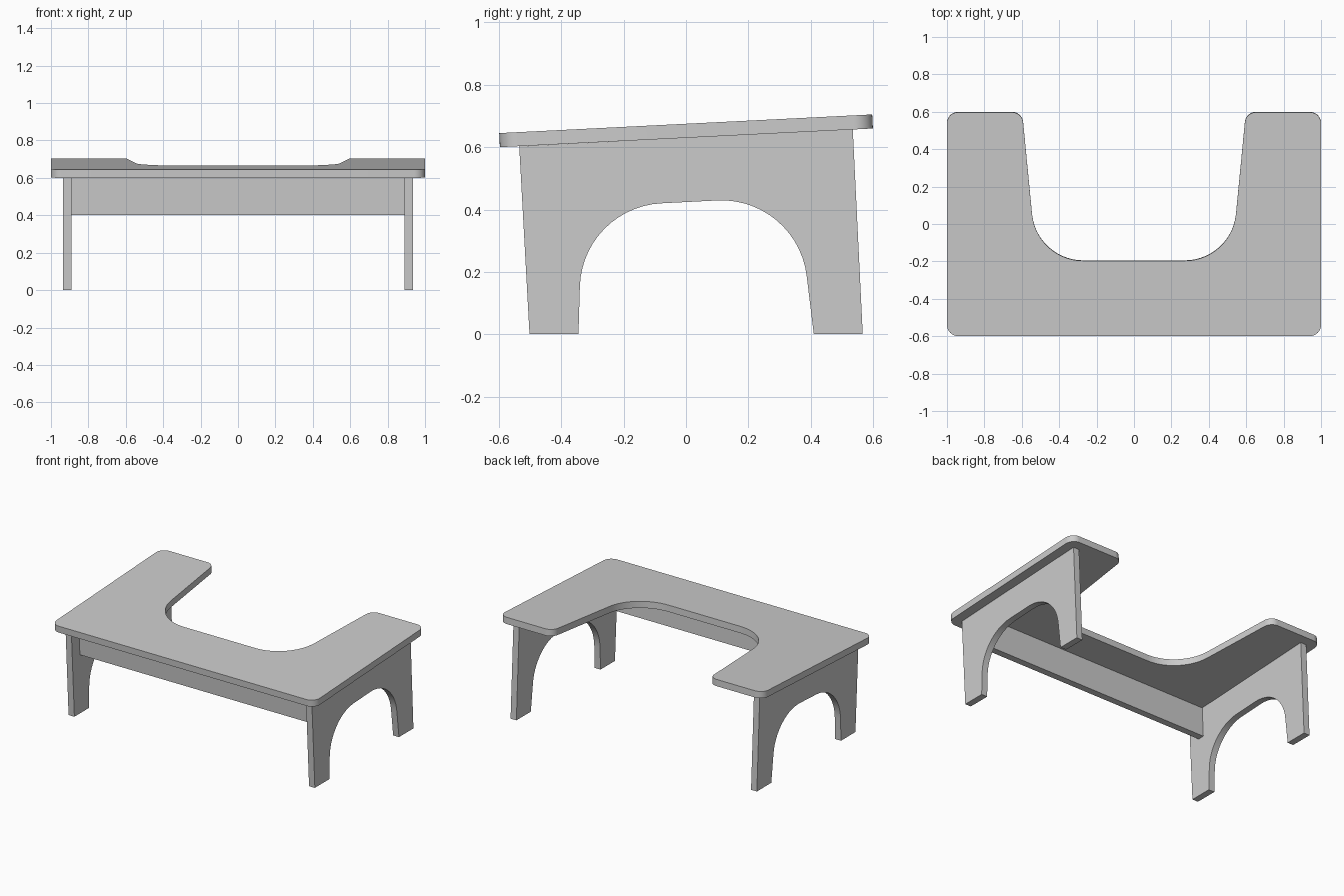
import bpy, bmesh, math
from mathutils import Vector, Matrix

if "Cube" in bpy.data.objects:
    bpy.data.objects.remove(bpy.data.objects["Cube"])

TILT = math.atan(0.05)

paint = bpy.data.materials.new("plain grey")
paint.diffuse_color = (0.6, 0.6, 0.6, 1)
paint.use_nodes = True
paint.node_tree.nodes["Principled BSDF"].inputs["Base Color"].default_value = paint.diffuse_color


def rounded(corners, steps=14):
    """Outline from (u, v, radius) corners, each filleted by its radius."""
    out = []
    n = len(corners)
    for i, (u, v, r) in enumerate(corners):
        p = Vector((u, v))
        if r == 0:
            out.append(p)
            continue
        a = (Vector(corners[i - 1][:2]) - p).normalized()
        b = (Vector(corners[(i + 1) % n][:2]) - p).normalized()
        half = a.angle(b) / 2
        centre = p + (a + b).normalized() * (r / math.sin(half))
        start = p + a * (r / math.tan(half)) - centre
        end = p + b * (r / math.tan(half)) - centre
        sweep = math.pi - 2 * half
        for k in range(steps + 1):
            t = k / steps
            out.append(centre + (start * math.sin((1 - t) * sweep)
                                 + end * math.sin(t * sweep)) / math.sin(sweep))
    return out


def slab(name, outline, depth, place):
    """Extrude a flat outline by a depth vector; place maps (u, v) to 3D."""
    bm = bmesh.new()
    face = bm.faces.new([bm.verts.new(place(p)) for p in outline])
    ext = bmesh.ops.extrude_face_region(bm, geom=[face])
    verts = [g for g in ext["geom"] if isinstance(g, bmesh.types.BMVert)]
    bmesh.ops.translate(bm, verts=verts, vec=depth)
    bmesh.ops.recalc_face_normals(bm, faces=bm.faces)
    mesh = bpy.data.meshes.new(name)
    bm.to_mesh(mesh)
    bm.free()
    mesh.materials.append(paint)
    ob = bpy.data.objects.new(name, mesh)
    bpy.context.collection.objects.link(ob)
    bpy.ops.object.select_all(action="DESELECT")
    ob.select_set(True)
    bpy.context.view_layer.objects.active = ob
    bpy.ops.object.shade_smooth_by_angle(angle=math.radians(30))
    return ob


# Tabletop: U-shaped board, tilted up towards the back
half_u = [(1, -0.599, 0.06), (1, 0.599, 0.06), (0.598, 0.599, 0.06), (0.521, -0.196, 0.275)]
u_shape = half_u + [(-x, y, r) for x, y, r in reversed(half_u)]
top = slab("tabletop", rounded(u_shape), Vector((0, 0, 0.045)),
           lambda p: (p.x, p.y, 0))
top.data.transform(Matrix.Translation((0, 0.0013, 0.63)) @ Matrix.Rotation(TILT, 4, "X"))

# Side panels: tilted legs joined by an arch
side = rounded([(-0.535, 0.603, 0), (-0.502, 0, 0), (-0.345, 0, 0),
                (-0.333, 0.407, 0.275), (0.356, 0.442, 0.275),
                (0.410, 0, 0), (0.567, 0, 0), (0.535, 0.657, 0)])
for name, x in (("left_side_panel", -0.935), ("right_side_panel", 0.891)):
    slab(name, side, Vector((0.044, 0, 0)), lambda p: (x, p.x, p.y))

# Front rail between the side panels
rail = [Vector(p) for p in ((-0.452, 0.607), (-0.442, 0.402), (-0.398, 0.404), (-0.408, 0.609))]
slab("front_rail", rail, Vector((1.782, 0, 0)), lambda p: (-0.891, p.x, p.y))
